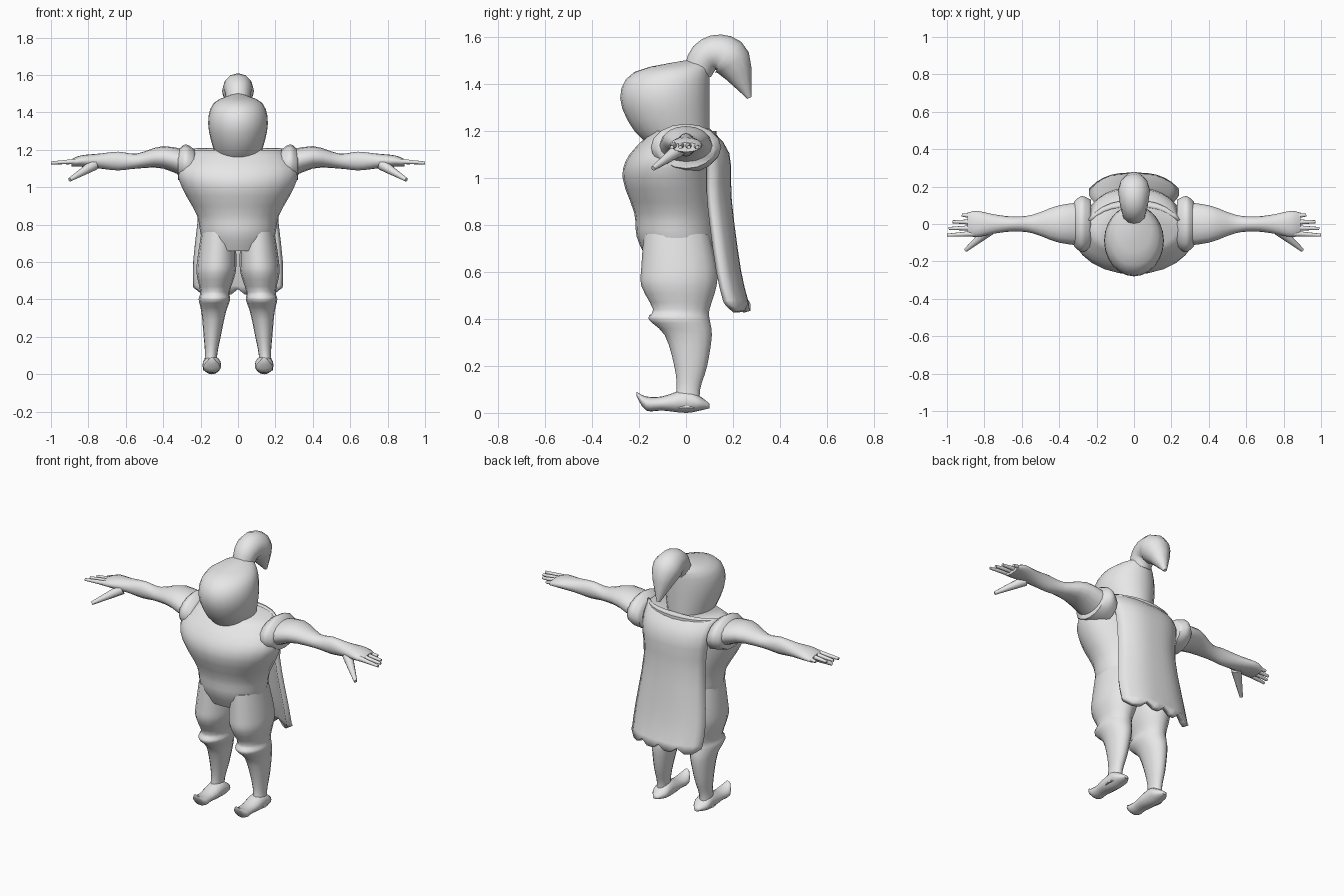
import bpy, bmesh, math
from mathutils import Vector

cube = bpy.data.objects.get("Cube")
if cube:
    bpy.data.objects.remove(cube, do_unlink=True)

grey = bpy.data.materials.new("plain grey")
grey.use_nodes = True
grey.diffuse_color = (0.8, 0.8, 0.8, 1)
shader = grey.node_tree.nodes["Principled BSDF"]
shader.inputs["Base Color"].default_value = grey.diffuse_color


def finish(name, bm, mirror=False):
    """Turn the bmesh into a smooth grey object, mirrored if it is one of a pair."""
    bmesh.ops.recalc_face_normals(bm, faces=bm.faces)
    mesh = bpy.data.meshes.new(name)
    bm.to_mesh(mesh)
    bm.free()
    mesh.materials.append(grey)
    obj = bpy.data.objects.new(name, mesh)
    bpy.context.collection.objects.link(obj)
    bpy.ops.object.select_all(action="DESELECT")
    obj.select_set(True)
    bpy.context.view_layer.objects.active = obj
    bpy.ops.object.shade_smooth_by_angle(angle=math.radians(60))
    if mirror:
        obj.modifiers.new("Mirror", "MIRROR")
    return obj


def smooth_rows(rows, steps=3):
    """Pass a smooth curve through a few profile rows."""
    points = [Vector(row) for row in rows]
    points = [points[0], *points, points[-1]]
    result = []
    for before, start, end, after in zip(points, points[1:], points[2:], points[3:]):
        for step in range(steps):
            t = step / steps
            ease = t * t * (3 - 2 * t)
            leave = (end - before) / 2 * t * (1 - t) ** 2
            arrive = (after - start) / 2 * t * t * (1 - t)
            result.append(start + (end - start) * ease + leave - arrive)
    return result + [points[-1]]


def bridge(bm, first, second, closed):
    """Join two rows of vertices with quads."""
    count = len(first)
    for i in range(count if closed else count - 1):
        j = (i + 1) % count
        bm.faces.new((first[i], first[j], second[j], second[i]))


def loft(name, rings, sides=16, mirror=False):
    """Skin elliptical rings, each given as centre, first axis and second axis."""
    bm = bmesh.new()
    loops = []
    for centre, across, along in rings:
        turns = [math.tau * i / sides for i in range(sides)]
        loops.append([bm.verts.new(Vector(centre) + Vector(across) * math.cos(turn)
                                   + Vector(along) * math.sin(turn)) for turn in turns])
    for first, second in zip(loops, loops[1:]):
        bridge(bm, first, second, closed=True)
    bm.faces.new(loops[0])
    bm.faces.new(loops[-1])
    return finish(name, bm, mirror)


def body(name, back, rows):
    """Upright form from rows of height, half width and front edge."""
    loft(name, [((0, (front + back) / 2, z), (width, 0, 0), (0, (back - front) / 2, 0))
                for z, width, front in smooth_rows(rows)], sides=24)


def limb(name, rows):
    """Paired sideways form from rows of x, height, half depth and half thickness."""
    loft(name, [((x, 0, z), (0, depth, 0), (0, 0, thick))
                for x, z, depth, thick in smooth_rows(rows)], mirror=True)


def tube(name, rows, sides=10, mirror=False):
    """Round form along a path of x, y, z and radius."""
    rows = smooth_rows(rows)
    rings = []
    for i, row in enumerate(rows):
        ahead = rows[min(i + 1, len(rows) - 1)].xyz
        direction = (ahead - rows[max(i - 1, 0)].xyz).normalized()
        # A nearly sideways path needs another reference direction
        reference = Vector((0, 0, 1)) if abs(direction.x) > .5 else Vector((1, 0, 0))
        across = direction.cross(reference).normalized()
        rings.append((row.xyz, across * row.w, across.cross(direction) * row.w))
    loft(name, rings, sides, mirror)


# Head with hat crown, and the barrel-chested torso
body("head", .1, [(1.1, .09, -.1), (1.2, .13, -.22), (1.34, .16, -.28),
                  (1.45, .13, -.22), (1.5, .02, 0)])
body("torso", .13, [(1.2, .24, -.14), (1.1, .32, -.24), (1, .3, -.27),
                    (.85, .22, -.22), (.75, .2, -.21), (.66, .17, -.17)])

# Drooping hat tail
tube("hat_tail", [(0, .05, 1.45, .06), (0, .08, 1.51, .07), (0, .14, 1.53, .08),
                  (0, .2, 1.49, .08), (0, .27, 1.34, .01)], sides=12)

# Legs in baggy breeches: height, y and half depth, spreading towards the feet
leg = [(.76, -.04, .14), (.62, -.03, .16), (.54, -.03, .16), (.44, -.02, .12),
       (.4, -.03, .13), (.33, .01, .1), (.2, .02, .07), (.1, .01, .05), (.02, 0, .06)]
loft("leg", [((.15 - .06 * z, y, z), (.65 * depth, 0, 0), (0, depth, 0))
             for z, y, depth in smooth_rows(leg)], mirror=True)

# Shoes with curled toes: y, height and half thickness
shoe = [(.1, .03, .01), (.06, .04, .03), (0, .05, .05), (-.1, .04, .03),
        (-.17, .04, .03), (-.21, .08, .01)]
loft("shoe", [((.14, y, z), (min(.05, 1.5 * thick), 0, 0), (0, 0, thick))
              for y, z, thick in smooth_rows(shoe)], mirror=True)

# Sleeve rims, arms and palms
limb("sleeve_rim", [(.23, 1.11, .13, .09), (.28, 1.13, .15, .1), (.32, 1.12, .12, .08)])
limb("arm", [(.24, 1.11, .12, .08), (.4, 1.16, .1, .06), (.54, 1.14, .05, .04),
             (.64, 1.14, .04, .05), (.74, 1.14, .05, .04), (.84, 1.14, .07, .03),
             (.89, 1.13, .06, .02)])

# Four spread fingers, then the thumb
fingers = {"index_finger": 1, "middle_finger": .99, "ring_finger": .97, "little_finger": .92}
for place, (name, reach) in enumerate(fingers.items()):
    y = -.05 + place * .03
    tube(name, [(.84, y, 1.14, .016), (reach, y * 1.2, 1.13, .008)], mirror=True)
tube("thumb", [(.77, -.03, 1.12, .03), (.9, -.14, 1.04, .01)], mirror=True)

# Cape: height, half width and y at the middle, wrapping forward at its edges
cape_rows = [(1.2, .24, .09), (1.1, .22, .17), (.9, .2, .18), (.6, .23, .22), (.44, .23, .26)]
columns = 12
bm = bmesh.new()
cloth = []
for z, width, middle in smooth_rows(cape_rows):
    row = []
    for i in range(columns + 1):
        side = 2 * i / columns - 1
        # Only the hem is ragged
        ragged = .02 * math.cos(i * math.tau / 3) if z < .45 else 0
        row.append(bm.verts.new((width * side, middle - .08 * abs(side) ** 3, z + ragged)))
    cloth.append(row)
for upper, lower in zip(cloth, cloth[1:]):
    bridge(bm, upper, lower, closed=False)
cape = finish("cape", bm)
cloth_thickness = cape.modifiers.new("Thickness", "SOLIDIFY")
cloth_thickness.thickness = .03
cloth_thickness.offset = 0
